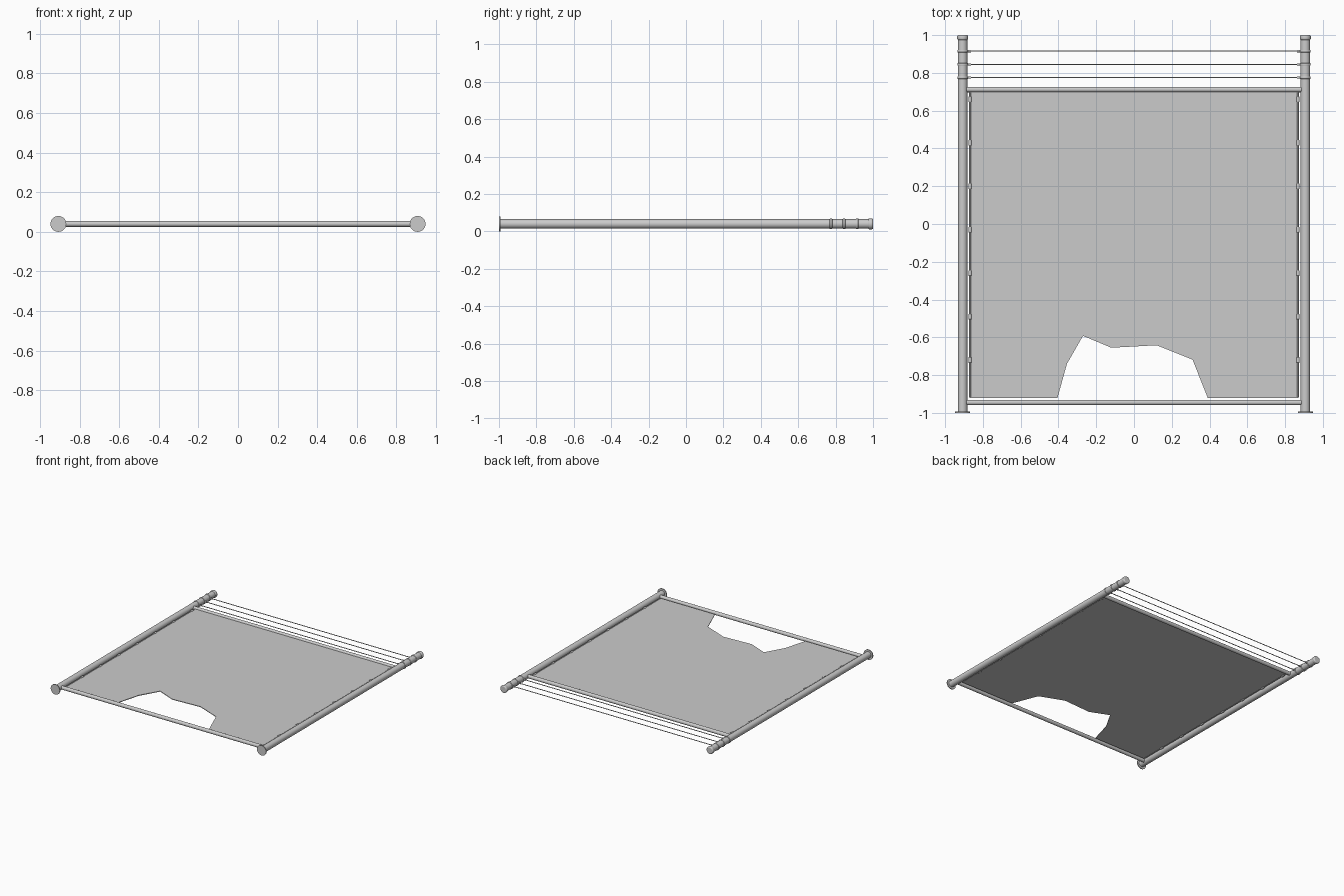
import bpy, bmesh, math

if "Cube" in bpy.data.objects:
    bpy.data.objects.remove(bpy.data.objects["Cube"])

PX, Z = 0.907, 0.04   # post offset and centre height
AXES = {'x': (0, math.pi / 2, 0), 'y': (math.pi / 2, 0, 0)}


def smooth(obj):
    bpy.context.view_layer.objects.active = obj
    obj.select_set(True)
    bpy.ops.object.shade_smooth_by_angle(angle=math.radians(35))
    obj.select_set(False)


def rod(name, axis, loc, radius, length, sides=32, bevel=0):
    bpy.ops.mesh.primitive_cylinder_add(vertices=sides, radius=radius, depth=length,
                                        location=loc, rotation=AXES[axis])
    obj = bpy.context.object
    obj.name = name
    if bevel:
        m = obj.modifiers.new("soft_edge", 'BEVEL')
        m.width, m.segments, m.limit_method = bevel, 3, 'ANGLE'
    smooth(obj)
    return obj


# Rails and strand wires spanning the posts
rod("top_rail", 'x', (0, 0.712, Z), 0.0145, 2 * PX - 0.03)
rod("bottom_rail", 'x', (0, -0.945, Z), 0.0145, 2 * PX - 0.03)
WIRES = (0.775, 0.845, 0.915)
for y in WIRES:
    rod("strand_wire", 'x', (0, y, Z), 0.003, 2 * PX, 10)

for side, s in (("left", -1), ("right", 1)):
    # Post with foot flange and cap
    rod(side + "_post", 'y', (s * PX, 0, Z), 0.025, 1.99)
    rod(side + "_foot_flange", 'y', (s * PX, -0.9965, Z), 0.04, 0.007)
    rod(side + "_post_cap", 'y', (s * PX, 0.987, Z), 0.029, 0.026, bevel=0.007)
    # Clamp bands and wire ends
    for y in WIRES:
        rod(side + "_wire_band", 'y', (s * PX, y, Z), 0.0285, 0.014, bevel=0.003)
        rod(side + "_wire_end", 'x', (s * 0.873, y, Z), 0.006, 0.018, 12)
    # Tension bar beside the post, with ties
    rod(side + "_tension_bar", 'y', (s * 0.868, -0.11, Z), 0.005, 1.61, 12)
    for i in range(7):
        rod(side + "_tie", 'y', (s * 0.868, -0.72 + 0.23 * i, Z), 0.009, 0.03, 12, bevel=0.003)

# Fence sheet with a torn opening along its lower edge
outline = [(-0.872, 0.71), (-0.872, -0.92), (-0.405, -0.92), (-0.355, -0.74),
           (-0.27, -0.592), (-0.12, -0.655), (0.12, -0.642), (0.31, -0.718),
           (0.39, -0.92), (0.872, -0.92), (0.872, 0.71)]
mesh = bpy.data.meshes.new("fence_sheet")
bm = bmesh.new()
bm.faces.new([bm.verts.new((x, y, Z)) for x, y in outline])
bmesh.ops.triangulate(bm, faces=bm.faces[:])
bm.to_mesh(mesh)
bm.free()
sheet = bpy.data.objects.new("fence_sheet", mesh)
bpy.context.collection.objects.link(sheet)
solid = sheet.modifiers.new("thickness", 'SOLIDIFY')
solid.thickness, solid.offset = 0.005, 0
